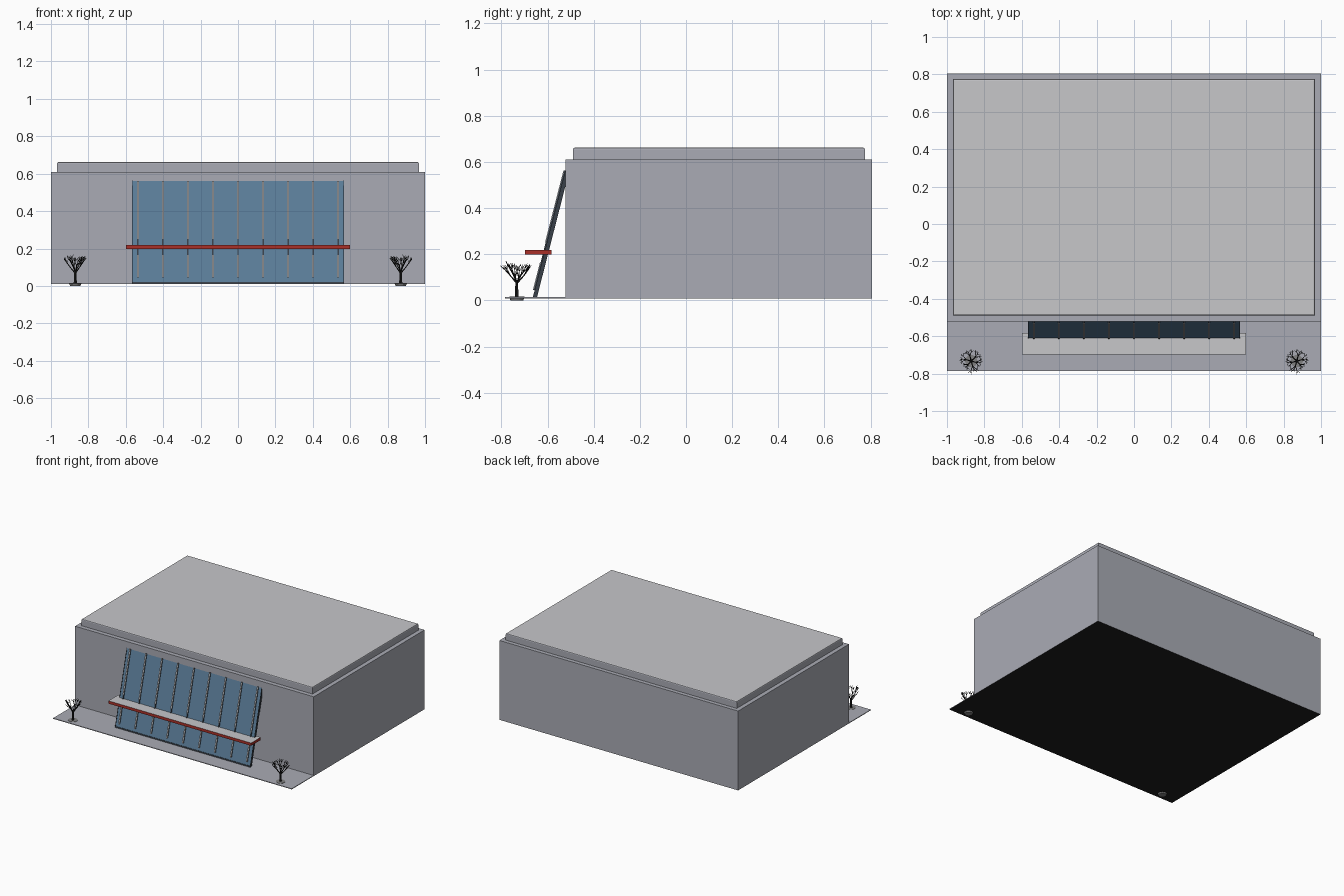
import bpy, bmesh, math, random
from mathutils import Vector, Matrix

if "Cube" in bpy.data.objects:
    bpy.data.objects.remove(bpy.data.objects["Cube"])

def mat(name, rgb):
    m = bpy.data.materials.new(name)
    m.diffuse_color = (*rgb, 1)
    m.use_nodes = True
    m.node_tree.nodes["Principled BSDF"].inputs["Base Color"].default_value = m.diffuse_color
    return m

WALL = mat("wall_grey", (0.40, 0.41, 0.46))
ROOF = mat("roof_light_grey", (0.57, 0.57, 0.59))
GLASS = mat("glass_blue", (0.105, 0.205, 0.32))
RED = mat("canopy_red", (0.40, 0.03, 0.022))
BLACK = mat("bark_black", (0.012, 0.012, 0.012))
DARK = mat("frame_dark", (0.04, 0.05, 0.065))
STRIP = mat("strip_light", (0.55, 0.56, 0.58))
DISC = mat("planter_grey", (0.22, 0.22, 0.22))

def finish(name, bm, mats, rule=None):
    """Turn a bmesh into an object; rule(face) gives the material index."""
    bmesh.ops.recalc_face_normals(bm, faces=bm.faces)
    bm.normal_update()
    if rule:
        for f in bm.faces:
            f.material_index = rule(f)
    me = bpy.data.meshes.new(name)
    bm.to_mesh(me)
    bm.free()
    for m in mats:
        me.materials.append(m)
    ob = bpy.data.objects.new(name, me)
    bpy.context.collection.objects.link(ob)
    return ob

def prism(bm, profile, x0, x1):
    """Extrude a (y, z) profile along x."""
    a = [bm.verts.new((x0, y, z)) for y, z in profile]
    f = bm.faces.new(a)
    r = bmesh.ops.extrude_face_region(bm, geom=[f])
    vs = [v for v in r["geom"] if isinstance(v, bmesh.types.BMVert)]
    bmesh.ops.translate(bm, verts=vs, vec=(x1 - x0, 0, 0))

def box(bm, x0, x1, y0, y1, z0, z1):
    prism(bm, [(y0, z0), (y1, z0), (y1, z1), (y0, z1)], x0, x1)

top = lambda f: 1 if f.normal.z > 0.9 else 0
bottom = lambda f: 1 if f.normal.z < -0.9 else 0

# base plate with black underside, and main hall
bm = bmesh.new()
box(bm, -1, 1, -0.785, 0.805, 0.009, 0.014)
finish("base_plate", bm, [WALL, BLACK], bottom)
bm = bmesh.new()
box(bm, -1, 1, -0.522, 0.805, 0.012, 0.61)
finish("hall", bm, [WALL, BLACK], bottom)

# raised roof with a chamfered rim
bm = bmesh.new()
box(bm, -0.968, 0.968, -0.49, 0.775, 0.605, 0.662)
rim = [e for e in bm.edges if all(v.co.z > 0.65 for v in e.verts)]
bmesh.ops.bevel(bm, geom=rim, offset=0.008, segments=2, affect='EDGES', profile=0.5)
finish("roof", bm, [WALL, ROOF], top)

# slanted glass front
def front_y(z):
    return -0.66 + (z - 0.02) * 0.2556

def slanted(bm, x0, x1, z0, z1, out, back):
    prism(bm, [(front_y(z0) - out, z0), (front_y(z0) + back, z0),
               (front_y(z1) + back, z1), (front_y(z1) - out, z1)], x0, x1)

bm = bmesh.new()
slanted(bm, -0.565, 0.565, 0.018, 0.575, 0, 0.014)
finish("glass_front", bm, [GLASS])
bm = bmesh.new()
slanted(bm, -0.567, 0.567, 0.014, 0.022, 0.003, 0.016)
for s in (-1, 1):
    slanted(bm, s * 0.565 - 0.002, s * 0.565 + 0.002, 0.014, 0.565, 0.002, 0.016)
finish("glass_frame", bm, [DARK])

# mullions: dark ribs with pale face strips above and below the canopy
ribs, strips = bmesh.new(), bmesh.new()
for i in range(-4, 5):
    x = i * 0.1337
    slanted(ribs, x - 0.004, x + 0.004, 0.165, 0.25, 0.007, 0)
    for z0, z1 in ((0.045, 0.165), (0.25, 0.562)):
        slanted(ribs, x - 0.004, x + 0.004, z0, z1, 0.007, 0)
        slanted(strips, x - 0.005, x + 0.005, z0, z1, 0.010, -0.007)
finish("mullion_ribs", ribs, [DARK])
finish("mullion_strips", strips, [STRIP])

# canopy: red edge, pale top
bm = bmesh.new()
box(bm, -0.598, 0.598, -0.697, -0.582, 0.198, 0.219)
finish("canopy", bm, [RED, ROOF], top)

# bare trees in round planters
def limb(bm, a, b, r0, r1):
    d = b - a
    m = Matrix.Translation((a + b) / 2) @ d.to_track_quat('Z', 'Y').to_matrix().to_4x4()
    bmesh.ops.create_cone(bm, cap_ends=True, segments=5, radius1=r0, radius2=r1,
                          depth=d.length, matrix=m)

def branch(bm, rng, a, d, length, r, level):
    b = a + d * length
    limb(bm, a, b, r, r * 0.6)
    if level:
        side = d.cross(Vector((0, 0, 1))).normalized()
        for s in (-1, 0.15, 1):
            nd = d + side * s * 0.5 + Vector((0, 0, rng.uniform(0.0, 0.5)))
            branch(bm, rng, b, nd.normalized(), length * rng.uniform(0.65, 0.85),
                   r * 0.6, level - 1)

for s, side in ((-1, "left"), (1, "right")):
    rng = random.Random(4)
    bm = bmesh.new()
    limb(bm, Vector((0, 0, 0.01)), Vector((0, 0, 0.085)), 0.009, 0.006)
    for k in range(6):
        t = math.radians(60 * k + 15)
        d = Vector((math.cos(t), math.sin(t), rng.uniform(1.0, 1.5))).normalized()
        branch(bm, rng, Vector((0, 0, 0.068 + 0.006 * (k % 3))), d, 0.043, 0.0042, 2)
    bmesh.ops.transform(bm, matrix=Matrix.Translation((s * 0.87, -0.733, 0))
                        @ Matrix.Diagonal((s, 1, 1, 1)), verts=bm.verts)
    finish("tree_" + side, bm, [BLACK])
    bm = bmesh.new()
    bmesh.ops.create_cone(bm, cap_ends=True, segments=16, radius1=0.028, radius2=0.033,
                          depth=0.016, matrix=Matrix.Translation((s * 0.87, -0.733, 0.008)))
    finish("planter_" + side, bm, [DISC])
